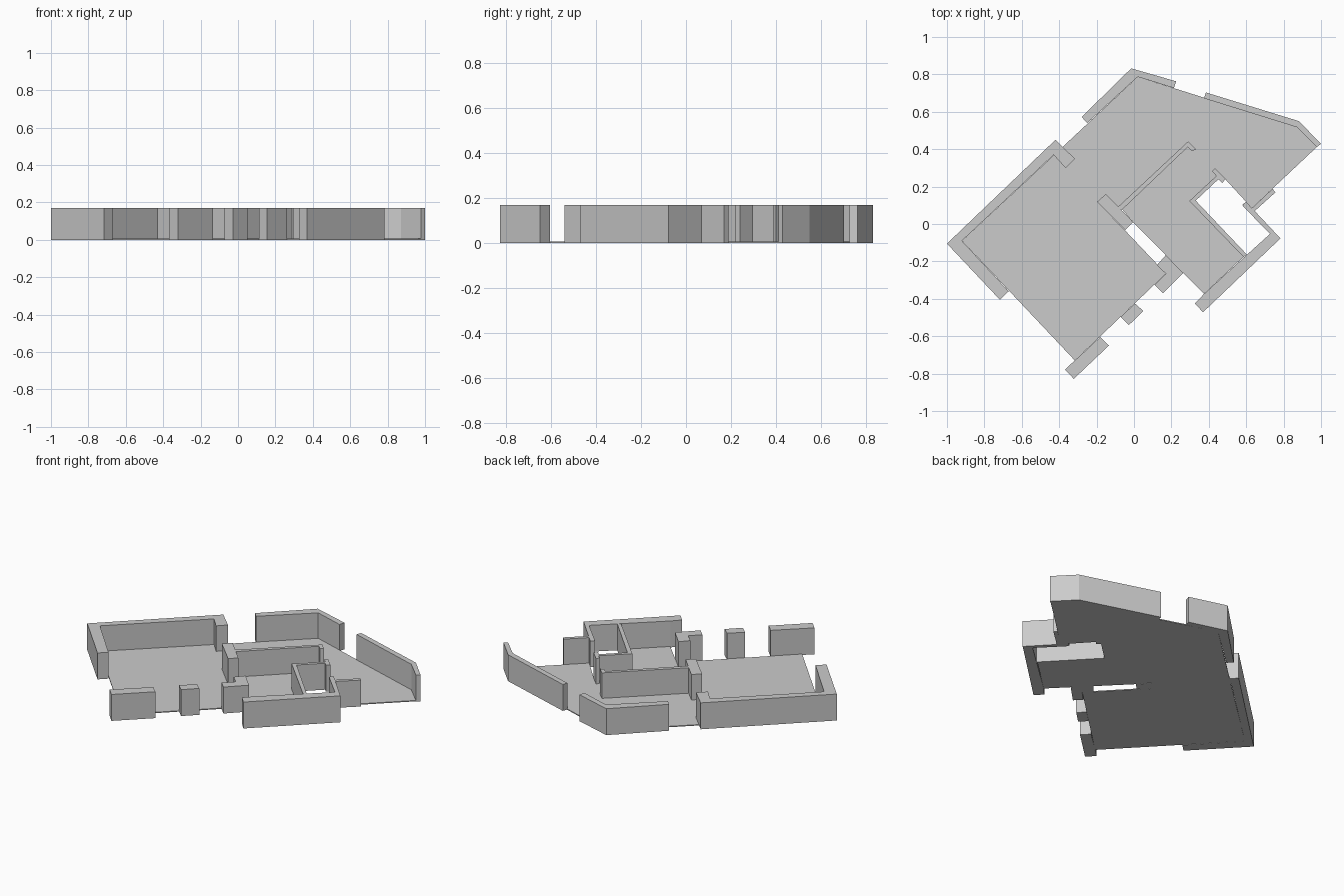
import bpy
import bmesh

WALL_BASE, WALL_TOP = 0.0, 0.17
FLOOR_TOP = 0.006


def extrude_plan(name, plan, z0, z1):
    """Extrude a plan outline (x, y) into a closed flat-faced solid."""
    bm = bmesh.new()
    face = bm.faces.new([bm.verts.new((x, y, z0)) for x, y in plan])
    ext = bmesh.ops.extrude_face_region(bm, geom=[face])
    top = [v for v in ext["geom"] if isinstance(v, bmesh.types.BMVert)]
    bmesh.ops.translate(bm, verts=top, vec=(0, 0, z1 - z0))
    bmesh.ops.recalc_face_normals(bm, faces=bm.faces)
    mesh = bpy.data.meshes.new(name)
    bm.to_mesh(mesh)
    bm.free()
    obj = bpy.data.objects.new(name, mesh)
    bpy.context.collection.objects.link(obj)
    return obj


# Floor slab, notched around the inner lobby gap and the small room
extrude_plan("floor", [
    (-0.92, -0.09), (-0.316, -0.73), (0.171, -0.265), (-0.05, -0.032),
    (-0.12, 0.04), (-0.065, 0.08), (-0.005, 0.01), (0.374, -0.374),
    (0.585, -0.176), (0.30, 0.123), (0.44, 0.257), (0.485, 0.243),
    (0.63, 0.085), (0.995, 0.428), (0.872, 0.519), (0.02, 0.787),
], 0.0, FLOOR_TOP)

# Wall footprints
walls = {
    # Outer walls
    "left_wall": [
        (-1.0, -0.105), (-0.42, 0.45), (-0.315, 0.348), (-0.365, 0.298),
        (-0.43, 0.37), (-0.92, -0.09), (-0.67, -0.36), (-0.717, -0.405)],
    "back_left_wall": [
        (-0.28, 0.572), (-0.015, 0.832), (0.225, 0.763), (0.213, 0.727),
        (0.02, 0.787), (-0.25, 0.54)],
    "back_right_wall": [
        (0.385, 0.703), (0.882, 0.55), (1.0, 0.428), (0.978, 0.412),
        (0.872, 0.517), (0.374, 0.672)],
    "front_left_wall": [
        (-0.18, -0.604), (-0.134, -0.65), (-0.322, -0.828), (-0.369, -0.778)],
    "front_pier": [
        (0.005, -0.425), (0.05, -0.465), (-0.027, -0.54), (-0.072, -0.497)],
    "front_corner_pier": [
        (0.112, -0.326), (0.155, -0.37), (0.262, -0.262), (0.17, -0.166),
        (0.123, -0.22), (0.171, -0.267)],
    "front_right_wall": [
        (0.326, -0.425), (0.369, -0.472), (0.783, -0.077), (0.61, 0.107),
        (0.58, 0.098), (0.727, -0.053), (0.60, -0.168), (0.374, -0.374)],
    # Inner partitions
    "inner_pier": [
        (-0.15, 0.16), (-0.198, 0.118), (-0.048, -0.032), (-0.005, 0.01),
        (-0.07, 0.078)],
    "long_partition": [
        (-0.085, 0.092), (0.29, 0.442), (0.332, 0.40), (0.31, 0.39),
        (0.288, 0.412), (-0.065, 0.075)],
    "small_room_partition": [
        (0.585, -0.176), (0.296, 0.123), (0.44, 0.257), (0.417, 0.283),
        (0.433, 0.297), (0.49, 0.24), (0.472, 0.22), (0.452, 0.24),
        (0.33, 0.125), (0.605, -0.165)],
    "side_door_wall": [
        (0.58, 0.105), (0.60, 0.118), (0.63, 0.085), (0.74, 0.188),
        (0.757, 0.17), (0.635, 0.06), (0.62, 0.075)],
}
for name, plan in walls.items():
    extrude_plan(name, plan, WALL_BASE, WALL_TOP)
